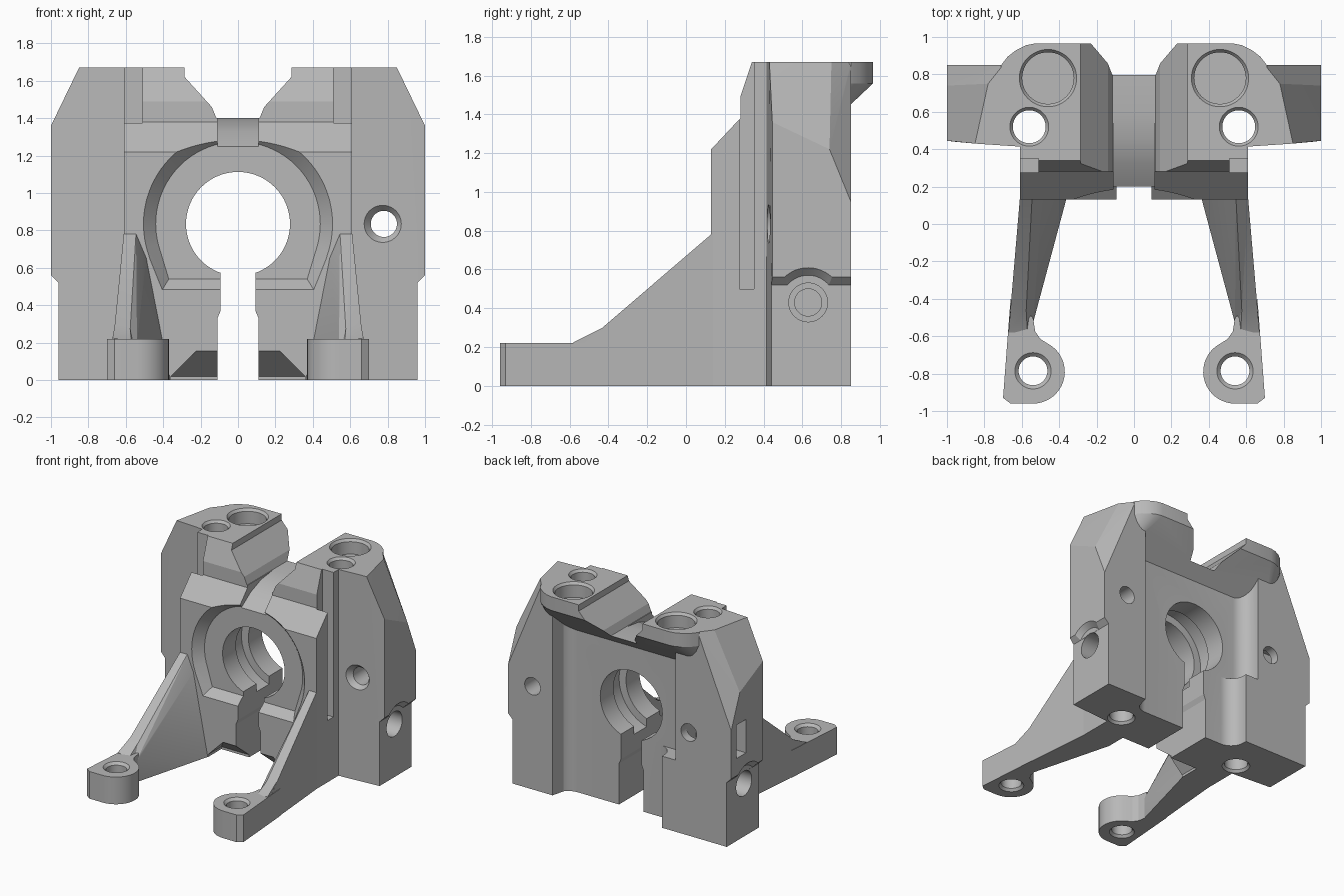
import bpy, bmesh
from math import sin, cos, radians, tau
from mathutils import Vector

cube = bpy.data.objects.get("Cube")
if cube:
    bpy.data.objects.remove(cube, do_unlink=True)

grey = bpy.data.materials.new("mid grey")
grey.use_nodes = True
grey.diffuse_color = (0.48, 0.48, 0.48, 1)
grey.node_tree.nodes["Principled BSDF"].inputs["Base Color"].default_value = (0.48, 0.48, 0.48, 1)

PLACE = {"x": lambda a, b, t: (t, a, b),
         "y": lambda a, b, t: (a, t, b),
         "z": lambda a, b, t: (a, b, t)}


def make(name, bm):
    bmesh.ops.recalc_face_normals(bm, faces=bm.faces)
    mesh = bpy.data.meshes.new(name)
    bm.to_mesh(mesh)
    bm.free()
    mesh.materials.append(grey)
    ob = bpy.data.objects.new(name, mesh)
    bpy.context.collection.objects.link(ob)
    return ob


def prism(name, pts, lo, hi, axis):
    """Extrude a flat outline along x, y or z."""
    place = PLACE[axis]
    bm = bmesh.new()
    face = bm.faces.new([bm.verts.new(place(a, b, lo)) for a, b in pts])
    new = bmesh.ops.extrude_face_region(bm, geom=[face])["geom"]
    shift = Vector(place(0, 0, hi - lo))
    bmesh.ops.translate(bm, vec=shift, verts=[v for v in new if isinstance(v, bmesh.types.BMVert)])
    return make(name, bm)


def lathe(name, axis, a, b, profile, sides=48):
    """Stepped round plug along an axis through (a, b); profile holds (position, radius)."""
    bm = bmesh.new()
    rings = [[bm.verts.new(PLACE[axis](a + r * cos(tau * i / sides), b + r * sin(tau * i / sides), t))
              for i in range(sides)] for t, r in profile]
    for low, high in zip(rings, rings[1:]):
        for i in range(sides):
            j = (i + 1) % sides
            bm.faces.new((low[i], low[j], high[j], high[i]))
    bm.faces.new(rings[0])
    bm.faces.new(rings[-1])
    return make(name, bm)


def hull(name, pts):
    bm = bmesh.new()
    for p in pts:
        bm.verts.new(p)
    bmesh.ops.convex_hull(bm, input=bm.verts)
    loose = [v for v in bm.verts if not v.link_faces]
    bmesh.ops.delete(bm, geom=loose, context="VERTS")
    bmesh.ops.dissolve_limit(bm, angle_limit=0.01, verts=bm.verts, edges=bm.edges)
    return make(name, bm)


def box(name, lo, hi):
    return hull(name, [(x, y, z) for x in (lo[0], hi[0])
                       for y in (lo[1], hi[1]) for z in (lo[2], hi[2])])


def combine(ob, helpers):
    """Apply a list of (operation, helper) booleans and remove the helpers."""
    for op, h in helpers:
        h.hide_render = True
        mod = ob.modifiers.new(h.name, "BOOLEAN")
        mod.operation, mod.object, mod.solver = op, h, "EXACT"
    deps = bpy.context.evaluated_depsgraph_get()
    mesh = bpy.data.meshes.new_from_object(ob.evaluated_get(deps))
    ob.modifiers.clear()
    ob.data = mesh
    mesh.name = ob.name
    for _, h in helpers:
        bpy.data.objects.remove(h, do_unlink=True)
    bpy.ops.object.select_all(action="DESELECT")
    ob.select_set(True)
    bpy.context.view_layer.objects.active = ob
    bpy.ops.object.shade_smooth_by_angle(angle=radians(16))


def mirror(pts, s):
    return [(p[0] * s, *p[1:]) for p in pts]


# Central block, extruded across the width
BACK = .70
body = prism("main_body", [(.13, 0), (.13, 1.22), (.28, 1.38), (.28, 1.49), (.34, 1.67),
                           (BACK, 1.67), (BACK, 0)], -.61, .61, "x")
add, cut = [], []

# Round bore with a wider inner chamber
cut.append(lathe("bore", "y", 0, .835, [(.05, .278), (.37, .278), (.37, .34), (.53, .34),
                                        (.53, .278), (1.05, .278)], 64))

# Overhanging rear ledge with rounded corners and a long sloped underside
rim = [(.53, .965), (.58, .955), (.63, .93), (.675, .895), (.71, .85), (.71, .6)]
ledge = [(x, y, z) for x, y in rim for z in (1.56, 1.67)]
ledge += [(.71, BACK, 1.31), (.71, .6, 1.31)]
add.append(hull("rear_ledge", ledge + mirror(ledge, -1)))

for s in (1, -1):
    # Side wings: faceted upper part and slightly narrower base
    upper = [(.55, .41, .52), (.55, .41, 1.67), (.96, .44, .52), (1, .445, .56),
             (1, .445, 1.36), (.85, .43, 1.67), (.78, .75, 1.67), (.7, .85, 1.67),
             (.6, .85, 1.67), (1, .74, 1.22), (1, .85, .95), (1, .85, .56),
             (.96, .85, .52), (.6, .85, .52), (.55, .65, .52), (.55, .65, 1.67)]
    add.append(hull("wing", mirror(upper, s)))
    base = [(.55, .41), (.96, .44), (.96, .85), (.6, .85), (.55, .65)]
    add.append(prism("wing_base", mirror(base, s), 0, .52, "z"))

    # Side screw hole and the flared arch above it
    cut.append(lathe("arch_relief", "x", .63, .43, [(s * .961, .14), (s * 1.001, .18),
                                                    (s * 1.1, .18)]))
    cut.append(lathe("screw_hole", "x", .63, .43, [(s * .67, .07), (s * .78, .07),
                                                   (s * .78, .1), (s * 1.1, .1)]))

    # Vertical holes with their countersinks
    cut.append(lathe("through_hole", "z", s * .56, .52, [(-.02, .12), (.02, .088), (1.65, .088),
                                                         (1.69, .12)]))
    cut.append(lathe("rod_socket", "z", s * .46, .78, [(1.55, .138), (1.65, .138), (1.69, .168)]))

    # Cable groove down the front corner
    x = sorted((s * .51, s * .7))
    cut.append(box("corner_groove", (x[0], .275, .5), (x[1], .35, 1.8)))

# Rear blends between wings and centre; one side steps further inward near the base
R = .12
for s, edge, low, high in ((1, .6, 0, 1.5), (-1, .5, .55, 1.5), (-1, .38, 0, .58)):
    blend = [(.65, .85), (edge, .85)]
    blend += [(edge - R + R * cos(radians(a)), BACK + R + R * sin(radians(a)))
              for a in range(0, -91, -10)]
    blend += [(edge - R, .6), (.65, .6)]
    add.append(prism("rear_blend", mirror(blend, s), low, high, "z"))

# Horizontal bolt hole on one side, blind hole with a nut pocket on the other
cut.append(lathe("bolt_hole", "y", .78, .835, [(.39, .13), (.46, .07), (1, .07)]))
cut.append(lathe("blind_bolt_hole", "y", -.62, .835, [(.66, .07), (1, .07)]))
cut.append(box("nut_pocket", (-1.1, .66, .7), (-.55, .78, .97)))

# Top notch and the sloped channel in front of it
half = [(.285, 1.8), (.285, 1.62), (.14, 1.46), (.115, 1.4)]
cut.append(prism("top_notch", half + mirror(half, -1)[::-1], .05, 1.1, "y"))
cut.append(prism("front_channel", [(.05, 1.25), (.2, 1.25), (.32, 1.33), (.45, 1.38), (.6, 1.4),
                                   (.6, 1.5), (.05, 1.5)], -.11, .11, "x"))

# Flared circular recess with a flat bottom
seat = []
for r, y, low, wide in ((.515, .12, .475, .41), (.44, .2, .54, .37)):
    seat += [(s * wide, y, low) for s in (1, -1)]
    seat += [(r * cos(radians(a)), y, max(low, .835 + r * sin(radians(a))))
             for a in range(-20, 201, 5)]
cut.append(hull("front_recess", seat))

# Clamping slot and the undercut at the lower front edge
slot = [(.11, -.1), (.11, .33), (.093, .37), (.093, .62)]
cut.append(prism("clamp_slot", slot + mirror(slot, -1)[::-1], .04, 1.03, "y"))
under = [(.36, .1, -.1), (.36, .1, .02), (.36, .3, -.1), (.36, .3, .02), (.2, .1, .18)]
cut.append(hull("lower_undercut", under + mirror(under, -1)))

combine(body, [("UNION", h) for h in add] + [("DIFFERENCE", h) for h in cut])

# Forward arms: round foot, tapered rib, small blend and a bolt hole
for s, side in ((1, "left"), (-1, "right")):
    arc = [(.54 + .17 * cos(radians(a)), -.79 + .17 * sin(radians(a)))
           for a in range(-90, -236, -8)]
    outline = [(.66, -.4), (.70, -.93), (.66, -.96)] + arc + [(.5, -.615), (.528, -.575), (.54, -.5)]
    foot = prism(side + "_arm", mirror(outline, s), 0, .22, "z")
    rib = [(.36, .14, 0), (.61, .14, 0), (.61, .14, .79), (.545, .14, .79), (.49, .14, .66),
           (.54, -.53, 0), (.54, -.53, .17), (.667, -.53, 0), (.667, -.53, .215), (.58, -.53, .215)]
    blend = [(.58, -.4, .31), (.655, -.4, .315), (.555, -.5, .2), (.664, -.5, .2),
             (.57, -.58, .21), (.671, -.58, .225), (.57, -.58, .2), (.671, -.58, .2),
             (.565, -.4, .2), (.655, -.4, .2)]
    combine(foot, [("UNION", hull("rib", mirror(rib, s))),
                   ("UNION", hull("blend", mirror(blend, s))),
                   ("DIFFERENCE", lathe("foot_hole", "z", s * .54, -.785,
                                        [(-.02, .11), (.02, .077), (.2, .077), (.23, .107)]))])
